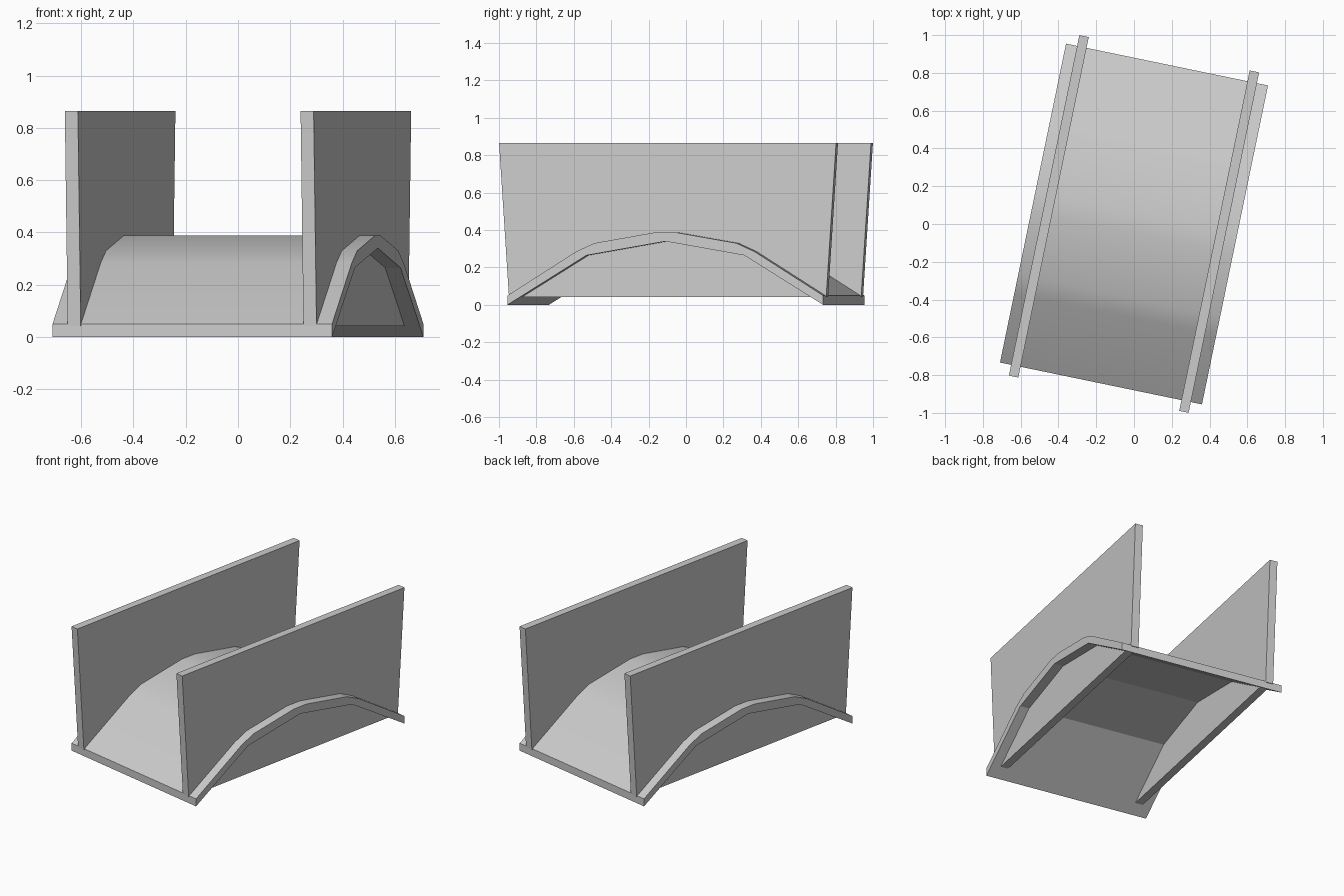
import bpy, bmesh, math

if "Cube" in bpy.data.objects:
    bpy.data.objects.remove(bpy.data.objects["Cube"])

YAW = math.radians(-11.7)   # whole bridge is turned about z


def extrude_profile(name, profile, x0, x1):
    """Closed (y, z) profile extruded between x0 and x1."""
    bm = bmesh.new()
    face = bm.faces.new([bm.verts.new((x0, y, z)) for y, z in profile])
    ext = bmesh.ops.extrude_face_region(bm, geom=[face])
    moved = [g for g in ext["geom"] if isinstance(g, bmesh.types.BMVert)]
    bmesh.ops.translate(bm, vec=(x1 - x0, 0, 0), verts=moved)
    bmesh.ops.recalc_face_normals(bm, faces=bm.faces)
    mesh = bpy.data.meshes.new(name)
    bm.to_mesh(mesh)
    bm.free()
    obj = bpy.data.objects.new(name, mesh)
    obj.rotation_euler.z = YAW
    bpy.context.collection.objects.link(obj)
    return obj


# Arched deck: softened upper line, plain four-segment underside
half_top = [(0.862, 0.05), (0.487, 0.285), (0.388, 0.33), (0.054, 0.388)]
top = [(-y, z) for y, z in half_top] + half_top[::-1]
under = [(0.862, 0), (0.431, 0.265), (0, 0.34), (-0.431, 0.265), (-0.862, 0)]
deck = extrude_profile("arched_deck", top + under, -0.546, 0.546)
bpy.context.view_layer.objects.active = deck
deck.select_set(True)
bpy.ops.object.shade_smooth_by_angle(angle=math.radians(15))

# Side walls: flat plates whose ends lean outward
wall = [(-0.866, 0.043), (0.866, 0.043), (0.92, 0.865), (-0.92, 0.865)]
for side, s in (("left", -1), ("right", 1)):
    extrude_profile(side + "_wall", wall, s * 0.435, s * 0.486)
